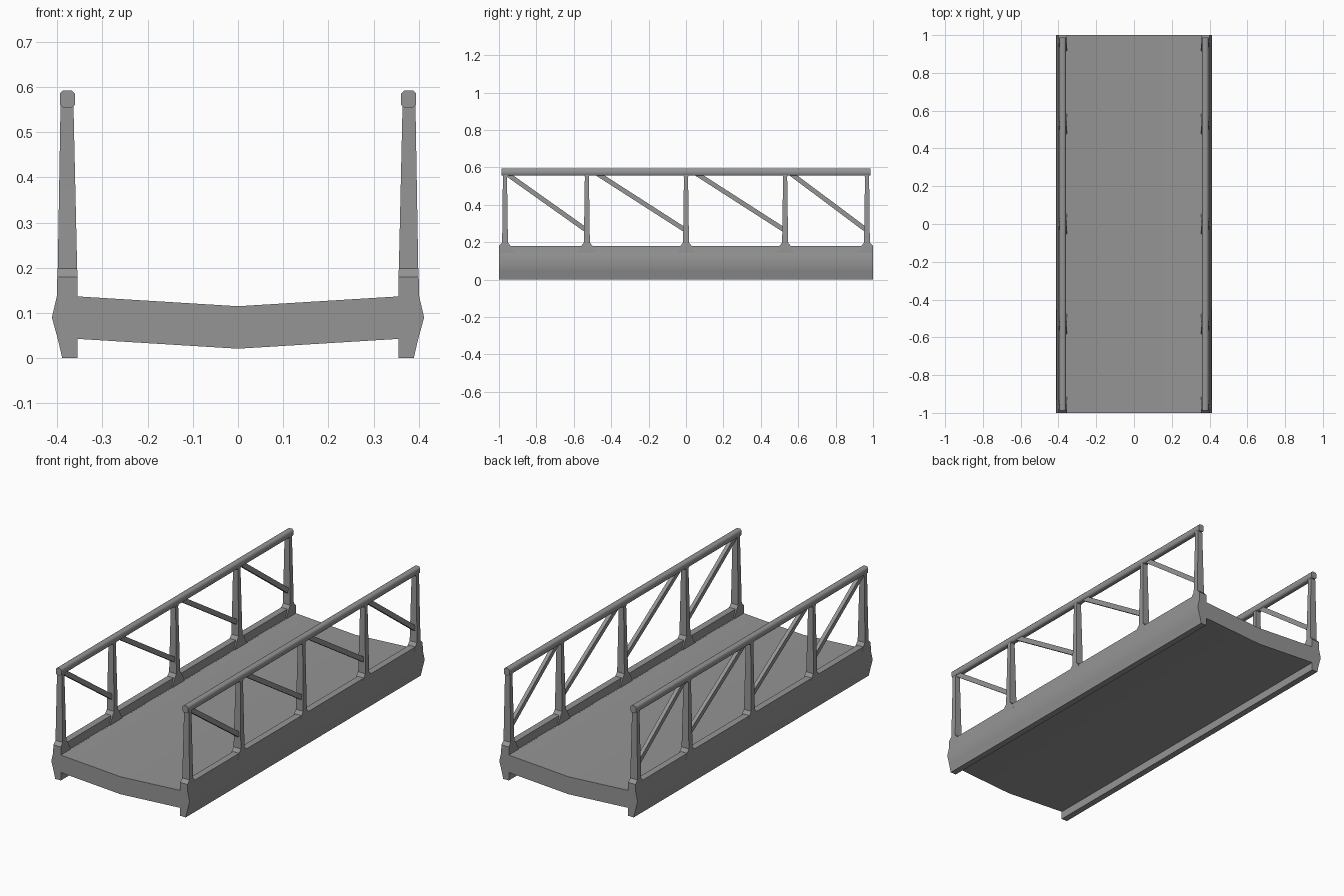
import bpy, bmesh
from math import radians
from mathutils import Vector

if "Cube" in bpy.data.objects:
    bpy.data.objects.remove(bpy.data.objects["Cube"])

# Dark grey finish for the whole bridge
grey = bpy.data.materials.new("dark_grey")
grey.diffuse_color = (0.3, 0.3, 0.3, 1)
grey.use_nodes = True
grey.node_tree.nodes["Principled BSDF"].inputs["Base Color"].default_value = grey.diffuse_color


def loft(name, rings, mirror=True, angle=32):
    """Skin a stack of equal-sized point rings and cap both ends."""
    bm = bmesh.new()
    loops = [[bm.verts.new(p) for p in ring] for ring in rings]
    n = len(loops[0])
    for a, b in zip(loops, loops[1:]):
        for i in range(n):
            j = (i + 1) % n
            bm.faces.new((a[i], a[j], b[j], b[i]))
    bm.faces.new(loops[0])
    bm.faces.new(loops[-1])
    bmesh.ops.recalc_face_normals(bm, faces=bm.faces)
    mesh = bpy.data.meshes.new(name)
    bm.to_mesh(mesh)
    bm.free()
    mesh.materials.append(grey)
    mesh.shade_smooth()
    mesh.set_sharp_from_angle(angle=radians(angle))
    obj = bpy.data.objects.new(name, mesh)
    bpy.context.collection.objects.link(obj)
    if mirror:
        mod = obj.modifiers.new("mirror", 'MIRROR')
        mod.use_mirror_merge = False
    return obj


def along_y(name, profile, y0, y1, mirror=True, angle=32):
    return loft(name, [[(x, y, z) for x, z in profile] for y in (y0, y1)], mirror, angle)


def tapered(name, sections):
    """Rectangular sections given as x0, x1, y0, y1, z."""
    return loft(name, [[(a, c, z), (b, c, z), (b, d, z), (a, d, z)]
                       for a, b, c, d, z in sections])


# Shallow V-shaped deck slab
along_y("deck", [(-0.36, 0.137), (0, 0.115), (0.36, 0.137),
                 (0.36, 0.043), (0, 0.021), (-0.36, 0.043)], -1, 1, False)

# Side girders with a pointed outer flange
along_y("side_girder", [(0.355, 0), (0.389, 0), (0.399, 0.043), (0.412, 0.09),
                        (0.401, 0.137), (0.399, 0.180), (0.363, 0.180),
                        (0.360, 0.137), (0.355, 0.137)], -1, 1)

# Tapered posts with flared ends; the end posts sit flush near the deck ends
for k, y in enumerate((-0.968, -0.53, 0, 0.53, 0.968)):
    lo, hi = k > 0, k < 4

    def row(x0, x1, z, half, flare, end=0.0):
        a = y - half - (flare if lo else end)
        b = y + half + (flare if hi else end)
        return (x0, x1, a, b, z)

    tapered("post", [row(0.355, 0.401, 0.130, 0.016, 0.040, 0.016),
                     row(0.355, 0.400, 0.180, 0.016, 0.014, 0.016),
                     row(0.356, 0.399, 0.198, 0.015, 0.001),
                     row(0.364, 0.393, 0.550, 0.011, 0.000),
                     row(0.365, 0.392, 0.566, 0.011, 0.010)])

# Eight-sided top rails
along_y("top_rail", [(0.368, 0.555), (0.387, 0.555), (0.394, 0.561), (0.394, 0.586),
                     (0.387, 0.593), (0.368, 0.593), (0.361, 0.586), (0.361, 0.561)],
        -0.987, 0.987, angle=55)

# Diagonal braces, each running from the rail down to the next post
for y0, y1 in ((-0.96, -0.53), (-0.475, 0), (0.055, 0.53), (0.56, 0.968)):
    top, low = Vector((0, y0, 0.567)), Vector((0, y1, 0.262))
    d = (low - top).normalized()
    side = Vector((0, -d.z, d.y)) * 0.0125
    near, far = Vector((0.368, 0, 0)), Vector((0.388, 0, 0))
    loft("diagonal_brace", [[p + side + near, p + side + far,
                             p - side + far, p - side + near] for p in (top, low)])
